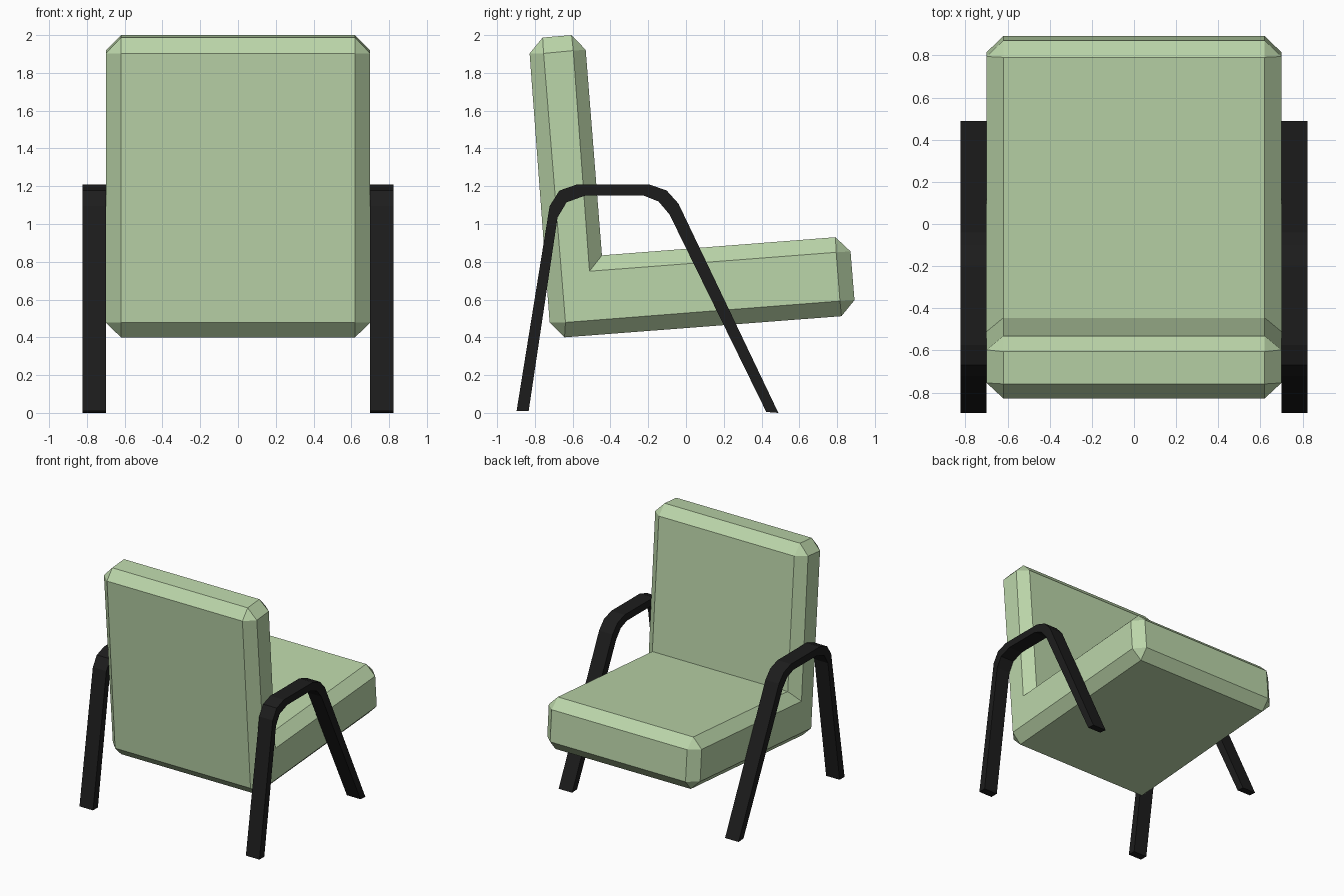
import bpy
import bmesh

if "Cube" in bpy.data.objects:
    bpy.data.objects.remove(bpy.data.objects["Cube"])


def material(name, color):
    m = bpy.data.materials.new(name)
    m.diffuse_color = (*color, 1)
    m.use_nodes = True
    m.node_tree.nodes["Principled BSDF"].inputs["Base Color"].default_value = m.diffuse_color
    return m


def finish(name, bm, mat):
    bmesh.ops.recalc_face_normals(bm, faces=bm.faces[:])
    me = bpy.data.meshes.new(name)
    bm.to_mesh(me)
    bm.free()
    me.materials.append(mat)
    ob = bpy.data.objects.new(name, me)
    bpy.context.collection.objects.link(ob)
    return ob


green = material("green_fabric", (0.50, 0.67, 0.40))
black = material("black_frame", (0.012, 0.012, 0.012))

# Cushion: each L-profile corner has a side-face point and its chamfer points (y, z)
corners = [
    ((-0.638, 0.479), [(-0.722, 0.479), (-0.643, 0.40)]),
    ((0.815, 0.592), [(0.823, 0.512), (0.892, 0.597)]),
    ((0.795, 0.850), [(0.871, 0.855), (0.791, 0.930)]),
    ((-0.511, 0.750), [(-0.445, 0.834)]),
    ((-0.597, 1.918), [(-0.531, 1.922), (-0.606, 2.0)]),
    ((-0.754, 1.903), [(-0.759, 1.987), (-0.828, 1.903)]),
]
bm = bmesh.new()
rims = []
for s in (-1, 1):
    side = [bm.verts.new((s * 0.70, *c)) for c, _ in corners]
    rim = [[bm.verts.new((s * 0.62, *p)) for p in ps] for _, ps in corners]
    bm.faces.new(side)
    for i in range(6):
        j = (i + 1) % 6
        bm.faces.new((side[i], side[j], rim[j][0], rim[i][-1]))
        if len(rim[i]) == 2:
            bm.faces.new((side[i], rim[i][0], rim[i][1]))
    rims.append([v for pair in rim for v in pair])
n = len(rims[0])
for i in range(n):
    j = (i + 1) % n
    bm.faces.new((rims[0][i], rims[0][j], rims[1][j], rims[1][i]))
finish("seat_cushion", bm, green)

# Bent flat-bar arm and leg frames
outer = [(-0.897, 0.01), (-0.722, 1.095), (-0.67, 1.177), (-0.575, 1.21),
         (-0.198, 1.21), (-0.103, 1.178), (-0.04, 1.108), (0.489, 0.0)]
inner = [(-0.833, 0.01), (-0.68, 1.034), (-0.632, 1.115), (-0.532, 1.151),
         (-0.225, 1.151), (-0.145, 1.119), (-0.087, 1.05), (0.425, 0.005)]
for label, s in (("left", -1), ("right", 1)):
    bm = bmesh.new()
    rings = [[bm.verts.new((s * x, *p)) for x, p in
              ((0.70, o), (0.824, o), (0.824, i), (0.70, i))]
             for o, i in zip(outer, inner)]
    for a, b in zip(rings, rings[1:]):
        for k in range(4):
            m = (k + 1) % 4
            bm.faces.new((a[k], a[m], b[m], b[k]))
    bm.faces.new(rings[0])
    bm.faces.new(rings[-1])
    finish(label + "_arm_frame", bm, black)
